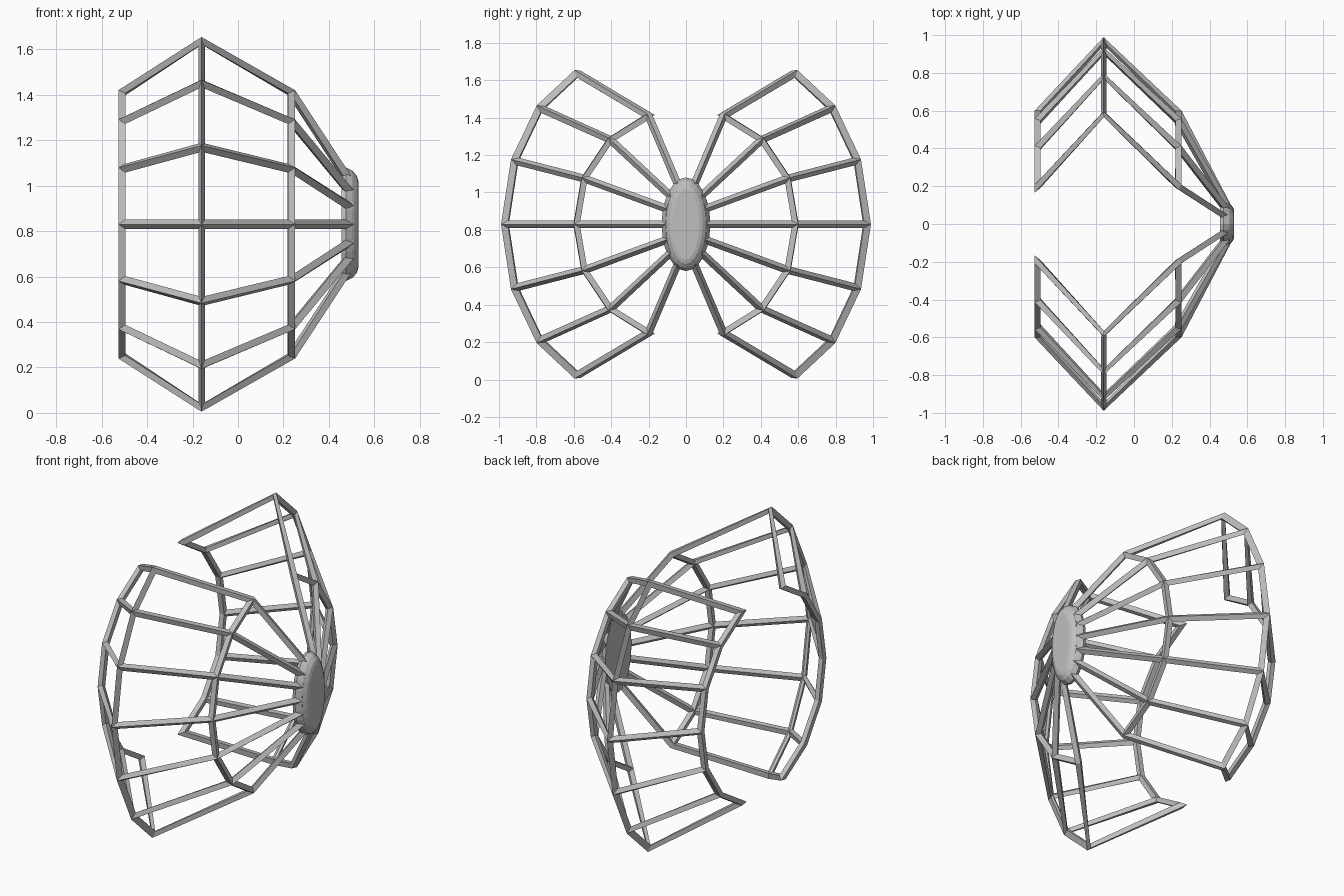
import bpy, bmesh, math

cube = bpy.data.objects.get("Cube")
if cube:
    bpy.data.objects.remove(cube, do_unlink=True)

MID_Z = 0.83

metal = bpy.data.materials.new("light grey metal")
metal.use_nodes = True
grey = (0.52, 0.52, 0.52, 1)
metal.diffuse_color = grey
metal.node_tree.nodes["Principled BSDF"].inputs["Base Color"].default_value = grey


def add_object(name, bm):
    bmesh.ops.recalc_face_normals(bm, faces=bm.faces)
    mesh = bpy.data.meshes.new(name)
    bm.to_mesh(mesh)
    bm.free()
    mesh.materials.append(metal)
    obj = bpy.data.objects.new(name, mesh)
    bpy.context.collection.objects.link(obj)
    return obj


# Upper half of each rib ring as (y, height above centre), top rib to middle rib
hub_ring = [(0.035, 0.19), (0.075, 0.145), (0.095, 0.08), (0.10, 0)]
narrow_ring = [(0.20, 0.58), (0.405, 0.453), (0.545, 0.245), (0.587, 0)]
wide_ring = [(0.583, 0.808), (0.782, 0.622), (0.916, 0.34), (0.968, 0)]
rings = [(0.49, hub_ring), (0.235, narrow_ring), (-0.16, wide_ring), (-0.51, narrow_ring)]


def cage(name, side):
    """Fan-shaped panel grid turned into bars along its edges."""
    bm = bmesh.new()
    rows = []
    for x, half in rings:
        full = half + [(y, -h) for y, h in reversed(half[:-1])]
        rows.append([bm.verts.new((x, side * y, MID_Z + h)) for y, h in full])
    for a, b in zip(rows, rows[1:]):
        for i in range(len(a) - 1):
            bm.faces.new((a[i], a[i + 1], b[i + 1], b[i]))
    obj = add_object(name, bm)
    bars = obj.modifiers.new("bars", "WIREFRAME")
    bars.thickness = 0.042
    bars.offset = 0
    bars.use_even_offset = True
    bars.use_relative_offset = False
    bars.use_boundary = True
    bars.use_replace = True


cage("front_cage", -1)
cage("back_cage", 1)

# Oval hub with a rounded outer rim: x, half width, half height
profile = [(0.455, 0.125, 0.245), (0.475, 0.13, 0.25), (0.505, 0.112, 0.235),
           (0.524, 0.088, 0.212), (0.53, 0.07, 0.19)]
SIDES = 24
bm = bmesh.new()
loops = []
for x, w, h in profile:
    angles = [math.tau * i / SIDES for i in range(SIDES)]
    loops.append([bm.verts.new((x, w * math.cos(t), MID_Z + h * math.sin(t))) for t in angles])
for a, b in zip(loops, loops[1:]):
    for i in range(SIDES):
        j = (i + 1) % SIDES
        bm.faces.new((a[i], a[j], b[j], b[i]))
bm.faces.new(loops[0])
bm.faces.new(loops[-1])
add_object("hub", bm)
